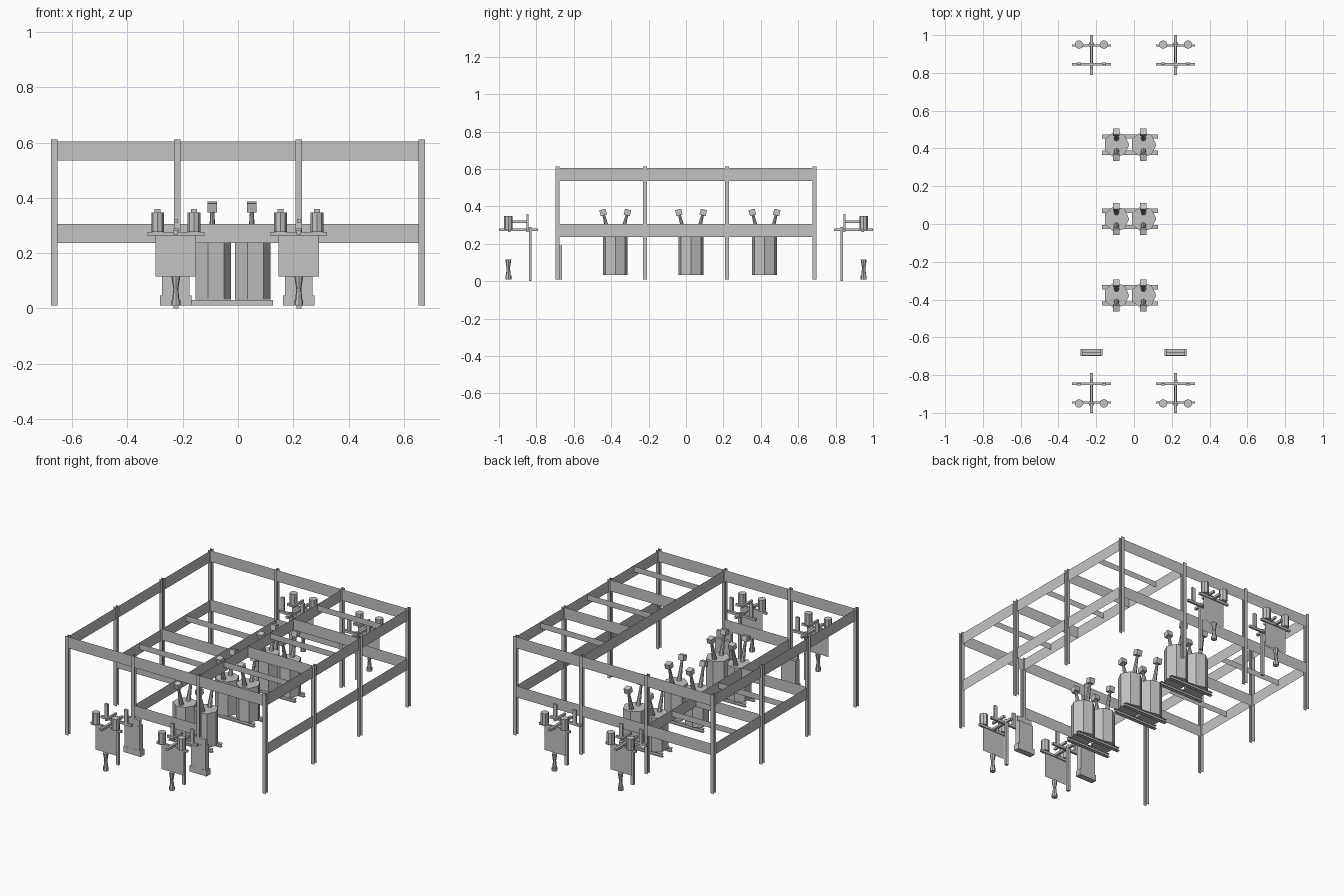
import bpy, bmesh, math
from mathutils import Vector, Matrix

cube = bpy.data.objects.get("Cube")
if cube:
    bpy.data.objects.remove(cube, do_unlink=True)

steel = bpy.data.materials.new("steel_grey")
steel.use_nodes = True
GREY = (0.55, 0.55, 0.55, 1)
steel.diffuse_color = GREY
steel.node_tree.nodes["Principled BSDF"].inputs["Base Color"].default_value = GREY


def finish(name, bm):
    mesh = bpy.data.meshes.new(name)
    bm.to_mesh(mesh)
    bm.free()
    mesh.materials.append(steel)
    ob = bpy.data.objects.new(name, mesh)
    bpy.context.collection.objects.link(ob)
    return ob


def add_quad(bm, corners):
    bm.faces.new([bm.verts.new(c) for c in corners])


def add_sheet(bm, a, b, z0, z1):
    """Upright sheet between two plan points."""
    add_quad(bm, [(*a, z0), (*b, z0), (*b, z1), (*a, z1)])


def add_box(bm, centre, size):
    new = bmesh.ops.create_cube(bm, size=1)["verts"]
    bmesh.ops.scale(bm, vec=size, verts=new)
    bmesh.ops.translate(bm, vec=centre, verts=new)


def add_rod(bm, start, end, r0, r1, sides=8, spin=0):
    """Tapered rod between two points, spun about its own axis."""
    start, end = Vector(start), Vector(end)
    axis = end - start
    new = bmesh.ops.create_cone(bm, cap_ends=True, segments=sides, radius1=r0,
                                radius2=r1, depth=axis.length)["verts"]
    turn = Vector((0, 0, 1)).rotation_difference(axis).to_matrix()
    bmesh.ops.rotate(bm, matrix=turn @ Matrix.Rotation(spin, 3, "Z"), verts=new)
    bmesh.ops.translate(bm, vec=(start + end) / 2, verts=new)


# Grid lines of the gantry
W, D, I = 0.665, 0.687, 0.22
LOW, HIGH = (0.237, 0.306), (0.536, 0.605)
SLIM_LOW, SLIM_HIGH = (0.265, 0.3), (0.565, 0.6)

# H-section columns around the edge
spots = {(x, y) for x in (-W, -I, I, W) for y in (-D, D)}
spots |= {(x, y) for x in (-W, W) for y in (-I, I)}
for x, y in sorted(spots):
    bm = bmesh.new()
    h = 0.011
    for side in (-h, h):
        add_sheet(bm, (x - h, y + side), (x + h, y + side), 0.01, 0.612)
    add_sheet(bm, (x, y - h), (x, y + h), 0.01, 0.612)
    finish("gantry_column", bm)

# Upper beams: the outline, one inner line and its cross members
bm = bmesh.new()
for s in (-1, 1):
    add_sheet(bm, (-W, s * D), (W, s * D), *HIGH)
    add_sheet(bm, (s * W, -D), (s * W, D), *HIGH)
    add_sheet(bm, (I, s * I), (W, s * I), *HIGH)
add_sheet(bm, (I, -D), (I, D), *HIGH)
for y in (-0.45, 0, 0.45):
    add_sheet(bm, (I, y), (W, y), *SLIM_HIGH)
finish("upper_beams", bm)

# Lower beams
bm = bmesh.new()
add_sheet(bm, (-W, D), (W, D), *LOW)
add_sheet(bm, (W, -D), (W, D), *LOW)
add_sheet(bm, (-W, -I), (-W, D), *LOW)
add_sheet(bm, (-I, -D), (-I, D), *LOW)
add_sheet(bm, (-I, -D), (I, -D), *LOW)
for y in (-I, I):
    add_sheet(bm, (-W, y), (-I, y), *LOW)
for y in (0, 0.45):
    add_sheet(bm, (-W, y), (-I, y), *SLIM_LOW)
finish("lower_beams", bm)

# Pairs of tanks on open I-section rails with splayed bushings
for y in (-0.378, 0.027, 0.42):
    bm = bmesh.new()
    x0, x1 = -0.17, 0.126
    for s in (-1, 1):
        mid = y + s * 0.043
        for z in (0.01, 0.03):
            add_quad(bm, [(x0, mid - 0.011, z), (x1, mid - 0.011, z),
                          (x1, mid + 0.011, z), (x0, mid + 0.011, z)])
        add_sheet(bm, (x0, mid), (x1, mid), 0.01, 0.03)
    finish("tank_rails", bm)
    for x in (-0.093, 0.05):
        bm = bmesh.new()
        add_rod(bm, (x, y, 0.032), (x, y, 0.24), 0.068, 0.068, 7, -math.pi / 2)
        finish("breaker_tank", bm)
        bm = bmesh.new()
        for s in (-1, 1):
            foot = Vector((x, y + s * 0.032, 0.235))
            top = Vector((x, y + s * 0.069, 0.383))
            neck = foot.lerp(top, 0.79)
            add_rod(bm, foot, neck, 0.014, 0.007)
            add_rod(bm, neck, top, 0.024, 0.024, 4, math.pi / 4)
        finish("tank_bushings", bm)

# Switch stands at both ends, mirrored front to back
for x in (-0.225, 0.22):
    for s in (-1, 1):
        bm = bmesh.new()
        add_box(bm, (x, s * 0.833, 0.145), (0.018, 0.014, 0.29))
        add_box(bm, (x, s * 0.895, 0.275), (0.016, 0.21, 0.014))
        add_box(bm, (x, s * 0.845, 0.27), (0.206, 0.014, 0.014))
        add_box(bm, (x, s * 0.945, 0.27), (0.206, 0.012, 0.014))
        add_box(bm, (x, s * 0.9, 0.317), (0.012, 0.1, 0.014))
        finish("switch_frame", bm)

        bm = bmesh.new()
        add_sheet(bm, (x - 0.073, s * 0.945), (x + 0.073, s * 0.945), 0.115, 0.265)
        finish("switch_panel", bm)

        bm = bmesh.new()
        for side in (-0.066, 0.066):
            add_rod(bm, (x + side, s * 0.95, 0.277), (x + side, s * 0.95, 0.347), 0.023, 0.023)
            add_box(bm, (x + side, s * 0.848, 0.317), (0.022, 0.012, 0.084))
        finish("switch_poles", bm)

        # Waisted insulator under the panel
        bm = bmesh.new()
        for z0, z1, r0, r1 in ((0.01, 0.03, 0.016, 0.016), (0.03, 0.07, 0.013, 0.009),
                               (0.07, 0.115, 0.009, 0.016)):
            add_rod(bm, (x, s * 0.95, z0), (x, s * 0.95, z1), r0, r1)
        finish("hanging_insulator", bm)

# Control cabinets by the front
for x in (-0.225, 0.22):
    bm = bmesh.new()
    add_box(bm, (x, -0.68, 0.118), (0.1, 0.034, 0.146))
    add_box(bm, (x, -0.687, 0.21), (0.1, 0.018, 0.04))
    add_box(bm, (x, -0.68, 0.028), (0.115, 0.036, 0.036))
    finish("control_cabinet", bm)
